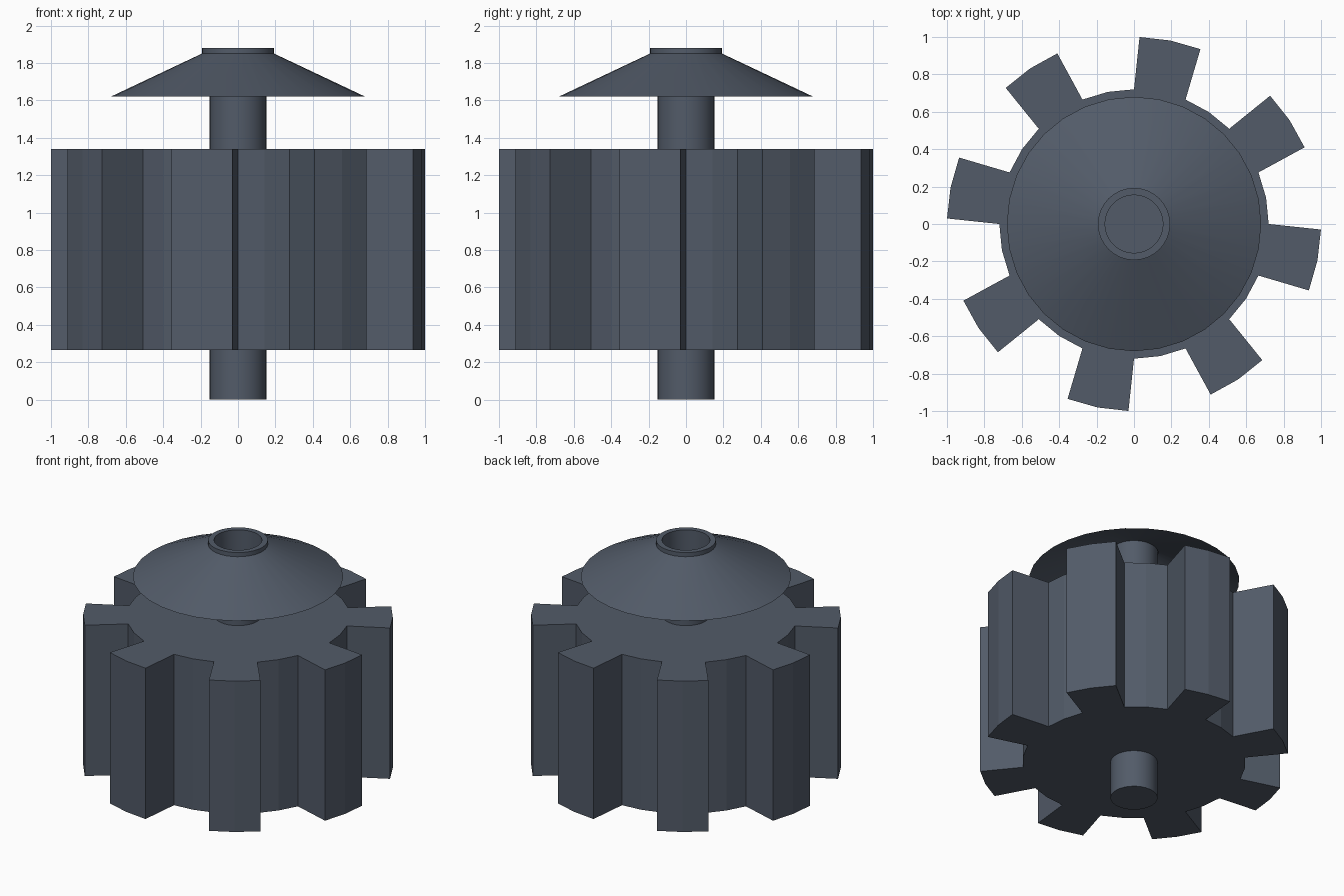
import bpy, bmesh, math

if "Cube" in bpy.data.objects:
    bpy.data.objects.remove(bpy.data.objects["Cube"])

steel = bpy.data.materials.new("dark slate steel")
steel.diffuse_color = (0.085, 0.105, 0.14, 1)
steel.use_nodes = True
steel.node_tree.nodes["Principled BSDF"].inputs["Base Color"].default_value = steel.diffuse_color


def make_object(name, bm, smooth=False):
    bmesh.ops.recalc_face_normals(bm, faces=bm.faces[:])
    mesh = bpy.data.meshes.new(name)
    bm.to_mesh(mesh)
    bm.free()
    mesh.materials.append(steel)
    ob = bpy.data.objects.new(name, mesh)
    bpy.context.collection.objects.link(ob)
    if smooth:
        bpy.ops.object.select_all(action='DESELECT')
        ob.select_set(True)
        bpy.context.view_layer.objects.active = ob
        bpy.ops.object.shade_smooth_by_angle(angle=math.radians(30))
    return ob


def lathe(name, profile, closed=False, cap_bottom=False, sides=32):
    """Spin (radius, z) points around the z axis."""
    bm = bmesh.new()
    rings = []
    for r, z in profile:
        rings.append([bm.verts.new((r * math.cos(2 * math.pi * i / sides),
                                    r * math.sin(2 * math.pi * i / sides), z))
                      for i in range(sides)])
    pairs = list(zip(rings, rings[1:]))
    if closed:
        pairs.append((rings[-1], rings[0]))
    for a, b in pairs:
        for i in range(sides):
            j = (i + 1) % sides
            bm.faces.new((a[i], a[j], b[j], b[i]))
    if cap_bottom:
        bm.faces.new(rings[0])
    return make_object(name, bm, smooth=True)


# Gear: eight parallel-sided teeth, three rim points on each tooth and root
bm = bmesh.new()
outline = []
for k in range(8):
    centre = 78.75 + 45 * k
    for offset, r in ((-11.25, 0.72), (-9.55, 1.0), (0, 1.0),
                      (9.55, 1.0), (11.25, 0.72), (22.5, 0.72)):
        a = math.radians(centre + offset)
        outline.append(bm.verts.new((r * math.cos(a), r * math.sin(a), 0.265)))
base = bm.faces.new(outline)
extruded = bmesh.ops.extrude_face_region(bm, geom=[base], use_keep_orig=True)
top = [v for v in extruded["geom"] if isinstance(v, bmesh.types.BMVert)]
bmesh.ops.translate(bm, verts=top, vec=(0, 0, 1.34 - 0.265))
make_object("gear", bm)

# Shaft: closed below, open at the top inside the collar
lathe("shaft", [(0.152, 0), (0.152, 1.84)], cap_bottom=True)

# Conical shield: thin shell with a short collar around the bore
lathe("conical_shield", [(0.68, 1.62), (0.193, 1.85), (0.193, 1.88),
                         (0.155, 1.88), (0.155, 1.83)], closed=True)
